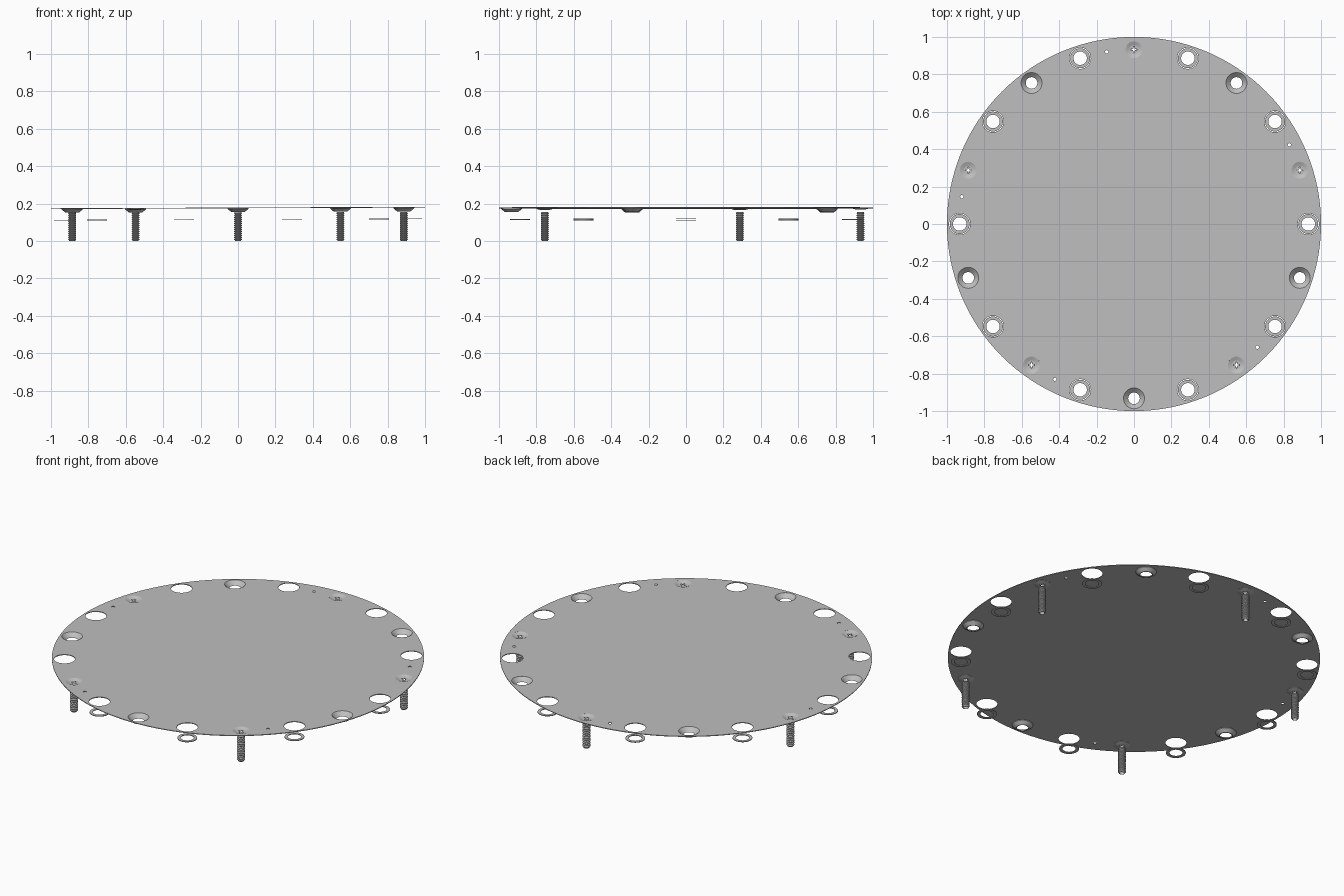
import bpy, bmesh
from math import sin, cos, radians, pi

if "Cube" in bpy.data.objects:
    bpy.data.objects.remove(bpy.data.objects["Cube"])

grey = bpy.data.materials.new("plain grey metal")
grey.use_nodes = True
grey.diffuse_color = (0.52, 0.52, 0.52, 1)
grey.node_tree.nodes["Principled BSDF"].inputs["Base Color"].default_value = (0.52, 0.52, 0.52, 1)

PLATE_Z, WASHER_Z = 0.179, 0.117
BOLT_R, TILT = 0.932, 0.004
THICK = 0.004


def place(angle, z, tilt=TILT):
    """Point on the bolt circle, following the slight tilt of the plate."""
    x, y = BOLT_R * cos(radians(angle)), BOLT_R * sin(radians(angle))
    return x, y, z + tilt * x


def finish(bm, name, location):
    bmesh.ops.recalc_face_normals(bm, faces=bm.faces)
    mesh = bpy.data.meshes.new(name)
    bm.to_mesh(mesh)
    bm.free()
    mesh.materials.append(grey)
    obj = bpy.data.objects.new(name, mesh)
    obj.location = location
    bpy.context.collection.objects.link(obj)
    return obj


def smooth(obj):
    bpy.ops.object.select_all(action="DESELECT")
    obj.select_set(True)
    bpy.context.view_layer.objects.active = obj
    bpy.ops.object.shade_smooth_by_angle(angle=radians(30))


def ring(bm, radius, z=0, n=32, centre=(0, 0)):
    """Ring of vertices; radius may be a function of the step."""
    verts = []
    for i in range(n):
        r = radius(i) if callable(radius) else radius
        a = 2 * pi * i / n
        verts.append(bm.verts.new((centre[0] + r * cos(a), centre[1] + r * sin(a), z)))
    return verts


def lathe(name, profile, location, n=32, closed=True):
    bm = bmesh.new()
    rings = [ring(bm, r, z, n) for r, z in profile]
    pairs = list(zip(rings, rings[1:]))
    if closed:
        pairs.append((rings[-1], rings[0]))
    for a, b in pairs:
        for i in range(n):
            j = (i + 1) % n
            bm.faces.new((a[i], a[j], b[j], b[i]))
    return finish(bm, name, location)


# Round plate with large, countersunk, screw and pin holes
bm = bmesh.new()
loops = [ring(bm, 1.0, n=128)]
for k in range(20):
    x, y, _ = place(18 * k, 0)
    size = 0.057 if k % 2 == 0 else (0.045 if k % 4 == 1 else 0.056)
    loops.append(ring(bm, size, centre=(x, y)))
for k in range(5):
    x, y, _ = place(27 + 72 * k, 0)
    loops.append(ring(bm, 0.009, n=12, centre=(x, y)))
edges = [bm.edges.new((l[i - 1], l[i])) for l in loops for i in range(len(l))]
bmesh.ops.triangle_fill(bm, edges=edges, use_beauty=True, use_dissolve=False, normal=(0, 0, 1))
top = list(bm.faces)
out = bmesh.ops.extrude_face_region(bm, geom=top)
moved = [g for g in out["geom"] if isinstance(g, bmesh.types.BMVert)]
bmesh.ops.translate(bm, verts=moved, vec=(0, 0, -THICK))
plate = finish(bm, "round_plate", (0, 0, PLATE_Z))
plate.rotation_euler.y = -TILT

# Loose washers under the large holes
for k in range(10):
    w = lathe(f"washer_{k + 1}", [(0.053, 0), (0.036, 0), (0.036, -THICK), (0.053, -THICK)],
              place(36 * k, WASHER_Z))
    w.rotation_euler.y = -TILT

# Countersunk cups
cup_profile = [(0.056, 0), (0.031, -0.023), (0.036, -0.024), (0.056, -0.007)]
for k in range(5):
    smooth(lathe(f"countersunk_cup_{k + 1}", cup_profile, place(54 + 72 * k, PLATE_Z)))

# Hollow threaded shanks with shallow cross-slotted heads
thread = [(0.014, 0), (0.016, 0)]
for i in range(14):
    z = 0.004 + i * 0.0107
    thread += [(0.017, z), (0.0215, z + 0.004), (0.0215, z + 0.006)]
thread += [(0.017, 0.155), (0.014, 0.155)]


def cross(i):
    return 0.016 if i % 8 in (0, 1, 7) else 0.007


head = [(0.045, 0), (0.024, -0.008), (cross, -0.008),
        (cross, -0.011), (0.024, -0.011), (0.045, -0.005)]
for k in range(5):
    angle = 18 + 72 * k
    lathe(f"screw_shank_{k + 1}", thread, place(angle, 0, 0), n=20)
    lathe(f"screw_head_{k + 1}", head, place(angle, PLATE_Z))
